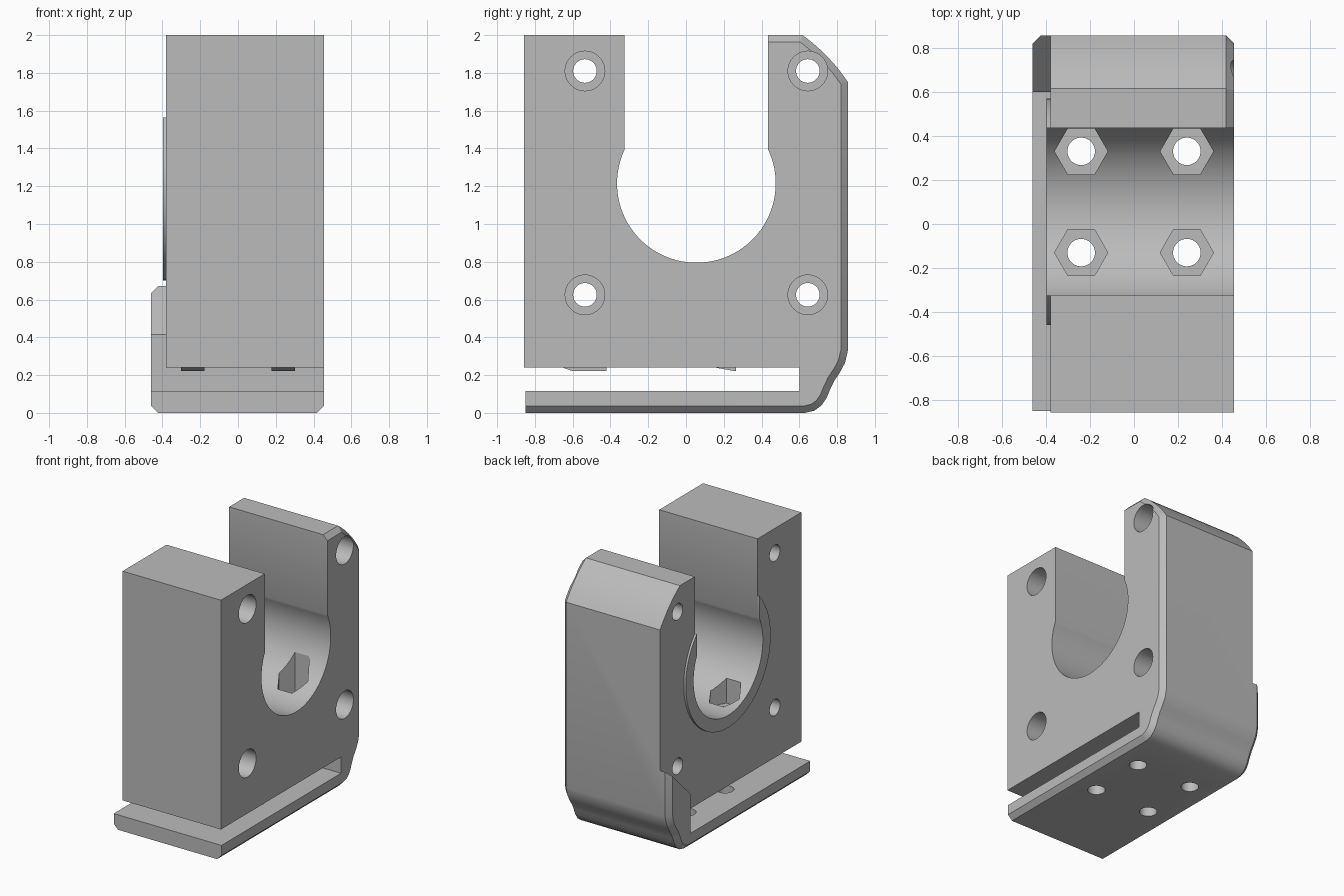
import bpy, bmesh
from math import sin, cos, radians, asin, acos, degrees
from mathutils import Vector

if "Cube" in bpy.data.objects:
    bpy.data.objects.remove(bpy.data.objects["Cube"], do_unlink=True)

grey = bpy.data.materials.new("light grey")
grey.use_nodes = True
grey.diffuse_color = (0.5, 0.5, 0.5, 1)
grey.node_tree.nodes["Principled BSDF"].inputs["Base Color"].default_value = (0.5, 0.5, 0.5, 1)

CY, CZ, BORE, GAP = 0.055, 1.215, 0.42, 0.38   # bore centre, radius, half width of open slot
LEFT, RIGHT, WALL, BEVEL = -0.46, 0.455, -0.38, 0.037


def arc(r, a0, a1, n):
    """Points on an arc around the bore centre, in the y-z plane."""
    steps = [radians(a0 + (a1 - a0) * i / n) for i in range(n + 1)]
    return [(CY + r * cos(a), CZ + r * sin(a)) for a in steps]


def loft(name, sections):
    """Solid through matching y-z outlines, each placed at its own x."""
    bm = bmesh.new()
    rings = [[bm.verts.new((x, y, z)) for y, z in pts] for x, pts in sections]
    for a, b in zip(rings, rings[1:]):
        for i in range(len(a)):
            j = (i + 1) % len(a)
            bm.faces.new((a[i], a[j], b[j], b[i]))
    bm.faces.new(rings[0])
    bm.faces.new(rings[-1])
    bmesh.ops.recalc_face_normals(bm, faces=bm.faces)
    mesh = bpy.data.meshes.new(name)
    bm.to_mesh(mesh)
    bm.free()
    obj = bpy.data.objects.new(name, mesh)
    bpy.context.collection.objects.link(obj)
    mesh.materials.append(grey)
    return obj


def prism(name, x0, x1, pts):
    return loft(name, [(x0, pts), (x1, pts)])


def rod(r, start, end, sides=40):
    """Cylindrical or hexagonal cutter between two points."""
    a, b = Vector(start), Vector(end)
    turn = (b - a).to_track_quat('Z', 'Y').to_euler()
    bpy.ops.mesh.primitive_cylinder_add(vertices=sides, radius=r, depth=(b - a).length,
                                        location=(a + b) / 2, rotation=turn)
    return bpy.context.object


def cut(target, cutter):
    cutter.hide_render = True
    mod = target.modifiers.new("cut", 'BOOLEAN')
    mod.operation, mod.solver, mod.object = 'DIFFERENCE', 'EXACT', cutter
    bpy.context.view_layer.objects.active = target
    bpy.ops.object.modifier_apply(modifier=mod.name)
    bpy.data.objects.remove(cutter, do_unlink=True)


def inset(path, d):
    """Offset an open path to its left with mitred corners."""
    pts = [Vector(p) for p in path]
    dirs = [(b - a).normalized() for a, b in zip(pts, pts[1:])]
    norms = [Vector((-v.y, v.x)) for v in dirs]
    out = []
    for i, p in enumerate(pts):
        n0, n1 = norms[max(i - 1, 0)], norms[min(i, len(norms) - 1)]
        m = (n0 + n1).normalized()
        out.append(tuple(p + m * d / m.dot(n0)))
    return out


# Outer skin: base, curved heel, back, rounded top corner
OUT, BACK = 0.965, 0.857
low = degrees(acos((BACK - CY) / OUT))
high = degrees(asin((2 - CZ) / OUT))
outer = [(-0.85, 0), (0.63, 0), (0.68, 0.012), (0.718, 0.04), (0.745, 0.08), (0.763, 0.125),
         (0.785, 0.17), (0.815, 0.215), (0.842, 0.265), (BACK, 0.33)]
outer += arc(OUT, low, high, 8) + [(CY + GAP, 2)]

# Inner outline: open bore, front block, clamping slot
lip = degrees(acos(GAP / BORE))
inner = arc(BORE, lip, -180 - lip, 64)
inner += [(CY - GAP, 2), (-0.857, 2), (-0.857, 0.24), (0.6, 0.24), (0.6, 0.115), (-0.85, 0.115)]

small = inset(outer, BEVEL) + inner
full = outer + inner
body = loft("bracket_body", [(LEFT, small), (LEFT + BEVEL, full),
                             (RIGHT - BEVEL, full), (RIGHT, small)])

# Step the side wall back, leaving the base flange and its sloped rib
cut(body, prism("side_cutter", -0.6, WALL, [(-1, 0.18), (0.6, 0.18), (0.6, 0.415),
                                            (1.1, 0.915), (1.1, 2.2), (-1, 2.2)]))

# Cross bolts with counterbores
for y in (-0.535, 0.645):
    for z in (0.625, 1.81):
        cut(body, rod(0.0625, (-0.6, y, z), (0.6, y, z)))
        cut(body, rod(0.105, (0.15, y, z), (0.6, y, z)))

# Upright bolts with hexagonal nut pockets
for x in (-0.24, 0.24):
    for y in (-0.13, 0.33):
        cut(body, rod(0.0625, (x, y, -0.2), (x, y, 1)))
        pocket = rod(0.121, (x, y, 0.72), (x, y, 1.25), 6)
        pocket.rotation_euler.z += radians(30)
        cut(body, pocket)

# Raised rim around the bore
RIM = 0.515
edge = degrees(acos(GAP / RIM))
rim = prism("bore_rim", -0.397, WALL + 0.002,
            arc(RIM, edge, -180 - edge, 72) + arc(BORE, -180 - lip, lip, 64))

# Small stops under the body
stops = []
for x in (-0.24, 0.24):
    for y0, y1, y2 in ((-0.655, -0.6, -0.42), (0.15, 0.26, 0.265)):
        stops.append(prism("slot_stop", x - 0.0625, x + 0.0625,
                           [(y0, 0.241), (y1, 0.221), (y2, 0.221), (y2, 0.241)]))

# Crisp edges with smooth curves
bpy.ops.object.select_all(action='DESELECT')
for obj in [body, rim] + stops:
    obj.select_set(True)
bpy.context.view_layer.objects.active = body
bpy.ops.object.shade_smooth_by_angle(angle=radians(25))
